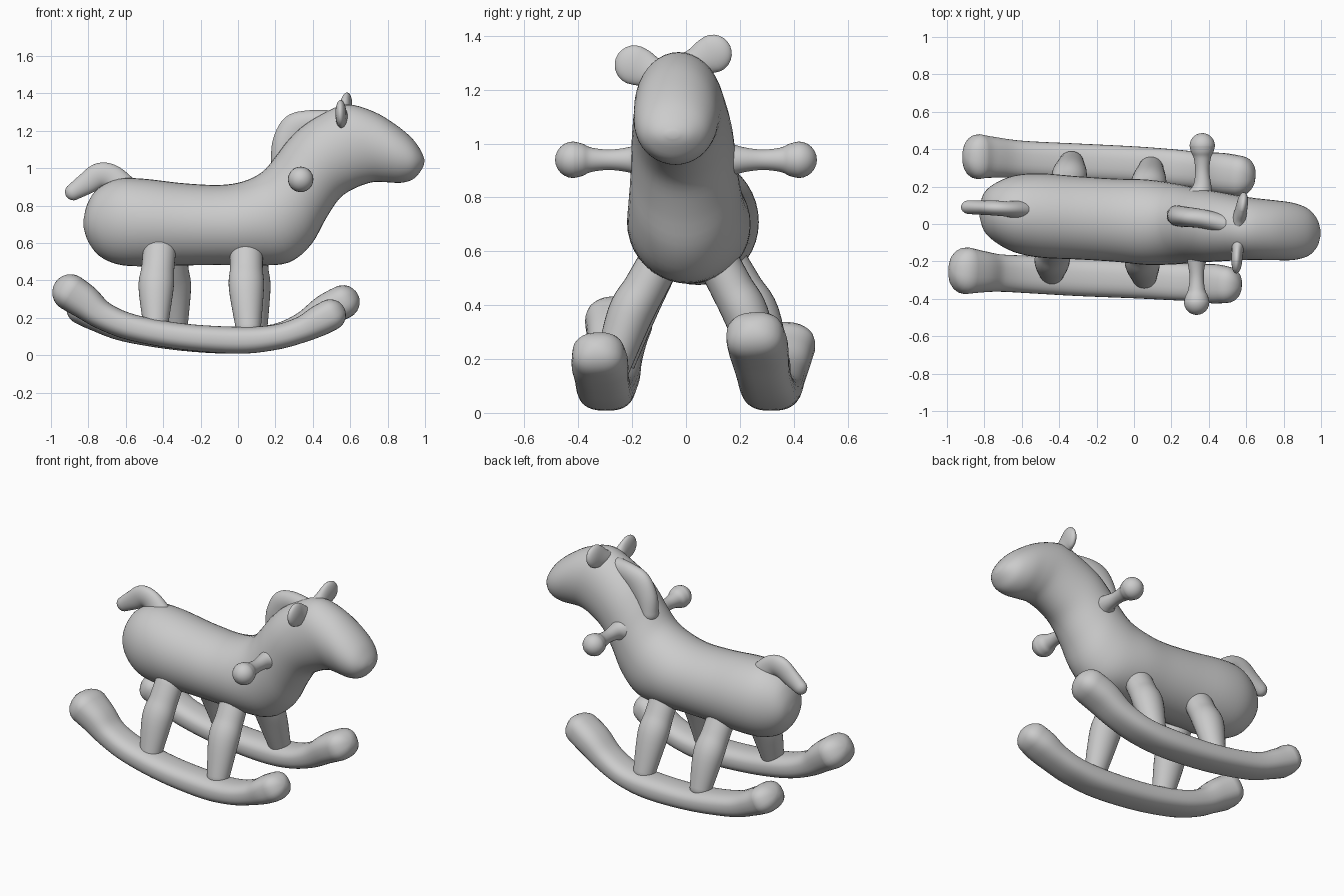
import bpy, bmesh, math
from mathutils import Vector


def spline(rows, steps=5):
    """Catmull-Rom interpolation through rows of numbers."""
    out = []
    for i in range(len(rows) - 1):
        a, b, c, d = (rows[max(i - 1, 0)], rows[i], rows[i + 1],
                      rows[min(i + 2, len(rows) - 1)])
        for k in range(steps):
            t = k / steps
            out.append([0.5 * (2 * q + (r - p) * t + (2 * p - 5 * q + 4 * r - s) * t * t
                               + (3 * q - p - 3 * r + s) * t ** 3)
                        for p, q, r, s in zip(a, b, c, d)])
    out.append(list(rows[-1]))
    return out


def power(x, e):
    return math.copysign(abs(x) ** e, x)


def loft(name, rings, sides=32, boxy=1.0):
    """Skin rings given as (centre, half axis, half axis); boxy < 1 squares them."""
    bm = bmesh.new()
    loops = []
    angles = [2 * math.pi * k / sides for k in range(sides)]
    for c, u, v in rings:
        loops.append([bm.verts.new(c + u * power(math.cos(a), boxy) + v * power(math.sin(a), boxy))
                      for a in angles])
    for a, b in zip(loops, loops[1:]):
        for k in range(sides):
            j = (k + 1) % sides
            bm.faces.new((a[k], a[j], b[j], b[k]))
    bm.faces.new(loops[0])
    bm.faces.new(loops[-1])
    bmesh.ops.recalc_face_normals(bm, faces=bm.faces)
    for f in bm.faces:
        f.smooth = True
    mesh = bpy.data.meshes.new(name)
    bm.to_mesh(mesh)
    bm.free()
    ob = bpy.data.objects.new(name, mesh)
    bpy.context.collection.objects.link(ob)
    return ob


def tube(name, rows, axis, boxy=1.0):
    """Round-ended tube; rows are x, y, z, half size across axis, half size along axis."""
    pts = spline(rows)
    pos = [Vector(p[:3]) for p in pts]
    rings = []
    n = len(pts)
    caps = [math.radians(d) for d in (87, 75, 60, 45, 30, 15)]
    for i, p in enumerate(pts):
        t = (pos[min(i + 1, n - 1)] - pos[max(i - 1, 0)]).normalized()
        v = (Vector(axis) - t * t.dot(Vector(axis))).normalized()
        u = t.cross(v)
        ring = (pos[i], u * p[3], v * p[4])
        ends = [(pos[i] + t * (math.sin(a) * p[3] * (-1 if i == 0 else 1)),
                 ring[1] * math.cos(a), ring[2] * math.cos(a)) for a in caps]
        if i == 0:
            rings += ends
        rings.append(ring)
        if i == n - 1:
            rings += ends[::-1]
    return loft(name, rings, boxy=boxy)


X, Y = (1, 0, 0), (0, 1, 0)

# Body, neck and head: top x, top z, bottom x, bottom z, half width
stations = [
    (-.825, .73, -.825, .68, .03), (-.805, .81, -.80, .605, .1),
    (-.75, .89, -.74, .53, .155), (-.64, .943, -.64, .485, .205),
    (-.5, .943, -.5, .475, .225), (-.3, .92, -.3, .48, .222),
    (-.1, .91, -.1, .482, .222), (.03, .93, .1, .48, .228),
    (.13, .98, .27, .495, .218), (.2, 1.06, .39, .59, .205),
    (.26, 1.14, .47, .73, .195), (.34, 1.22, .545, .84, .187),
    (.45, 1.29, .63, .895, .175), (.58, 1.34, .72, .925, .165),
    (.72, 1.305, .79, .925, .16), (.84, 1.235, .87, .922, .152),
    (.93, 1.16, .935, .94, .125), (.98, 1.09, .977, .985, .075),
    (.997, 1.045, .995, 1.02, .02)]
rings = []
for tx, tz, bx, bz, w in spline(stations, 4):
    cx = (tx + bx) / 2
    rings.append((Vector((cx, .014 - .063 * cx, (tz + bz) / 2)),
                  Vector(((tx - bx) / 2, 0, (tz - bz) / 2)), Vector((0, w, 0))))
loft("body_and_head", rings, 40)

# Mane and tail
tube("mane", [(.23, .045, 1.04, .055, .055), (.255, .04, 1.13, .073, .055),
              (.31, .035, 1.205, .088, .052), (.38, .025, 1.24, .07, .05),
              (.48, 0, 1.25, .06, .05)], Y)
tube("tail", [(-.6, .075, .88, .075, .055), (-.67, .08, .95, .066, .042),
              (-.74, .085, .962, .066, .04), (-.81, .087, .918, .058, .038),
              (-.88, .09, .873, .045, .037)], Y)

# Ears, flat and rounded, running into the head
tube("near_ear", [(.56, -.07, 1.25, .045, .04), (.556, -.12, 1.265, .055, .034),
                  (.552, -.16, 1.28, .068, .03), (.55, -.192, 1.292, .073, .029)], X)
tube("far_ear", [(.56, -.01, 1.28, .05, .04), (.565, .035, 1.3, .055, .036),
                 (.573, .075, 1.322, .066, .032), (.578, .1, 1.334, .071, .03)], X)

# Handles with ball grips
for name, s, x in (("near_handle", -1, .335), ("far_handle", 1, .365)):
    tube(name, [(.35, s * .14, .94, .075, .075), (x, s * .2, .94, .05, .05),
                (x, s * .28, .94, .038, .038), (x, s * .35, .94, .045, .045),
                (x, s * .385, .94, .06, .06), (x, s * .418, .94, .068, .068)], X)

# Splayed legs: top, middle and foot positions
legs = {
    "near_rear_leg": ((-.42, -.1, .56), (-.438, -.2, .36), (-.44, -.26, .17)),
    "near_front_leg": ((.045, -.1, .56), (.045, -.21, .36), (.055, -.28, .15)),
    "far_rear_leg": ((-.36, .15, .56), (-.345, .265, .36), (-.335, .325, .17)),
    "far_front_leg": ((.07, .12, .56), (.08, .225, .36), (.09, .295, .15))}
for name, (top, mid, foot) in legs.items():
    upper = tuple((a + b) / 2 for a, b in zip(top, mid))
    tube(name, [(*top, .078, .088), (*upper, .08, .088), (*mid, .084, .094), (*foot, .064, .068)], X)

# Rocker rails with bulbous ends
tube("near_rocker", [
    (-.895, -.25, .335, .098, .125), (-.82, -.255, .285, .092, .112),
    (-.72, -.262, .21, .075, .1), (-.56, -.27, .147, .07, .1),
    (-.3, -.285, .1, .07, .1), (0, -.297, .08, .072, .1),
    (.2, -.307, .096, .067, .1), (.34, -.314, .137, .07, .1),
    (.43, -.32, .182, .082, .105), (.493, -.325, .215, .084, .098)], Y, .8)
tube("far_rocker", [
    (-.83, .36, .25, .088, .12), (-.76, .357, .21, .08, .11),
    (-.6, .345, .142, .07, .1), (-.3, .33, .092, .068, .1),
    (0, .315, .08, .072, .1), (.2, .3, .1, .067, .1),
    (.35, .285, .157, .074, .1), (.47, .27, .237, .088, .11),
    (.56, .257, .284, .09, .108)], Y, .8)
